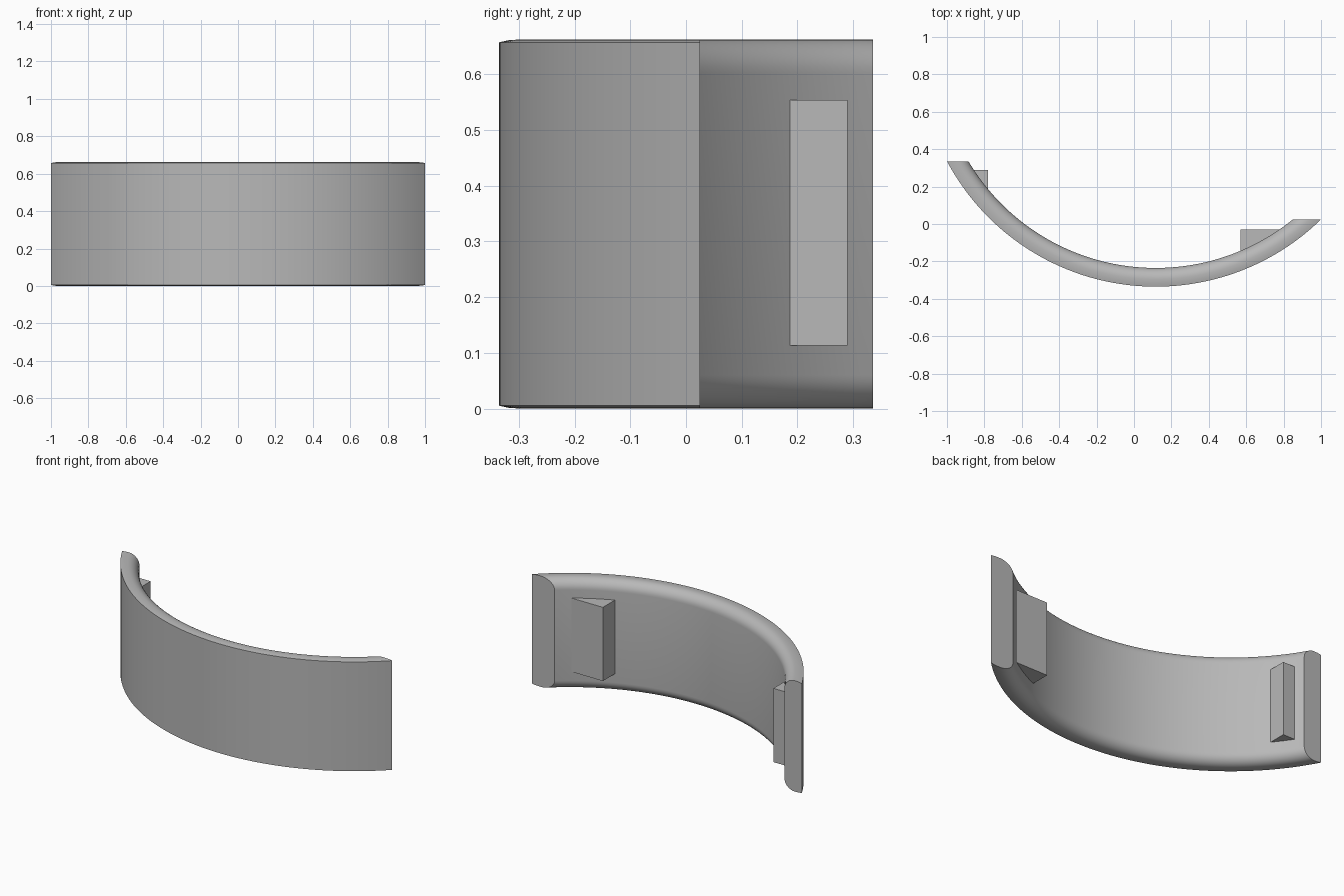
import bpy, bmesh
from math import sin, cos, pi, asin, sqrt, radians

cube = bpy.data.objects.get("Cube")
if cube:
    bpy.data.objects.remove(cube)

CX, CY = 0.1165, 0.93           # centre of the bend
R_OUT, R_IN = 1.265, 1.165
HEIGHT, ROUND = 0.662, 0.06
LEFT_CUT, RIGHT_CUT = 0.025, 0.335   # y of the two flat ends
SEGMENTS = 72

grey = bpy.data.materials.new("plain_grey")
grey.use_nodes = True
colour = (0.48, 0.48, 0.48, 1)
grey.diffuse_color = colour
grey.node_tree.nodes["Principled BSDF"].inputs["Base Color"].default_value = colour


def finish(name, bm, smooth):
    bmesh.ops.recalc_face_normals(bm, faces=bm.faces)
    mesh = bpy.data.meshes.new(name)
    bm.to_mesh(mesh)
    bm.free()
    mesh.materials.append(grey)
    obj = bpy.data.objects.new(name, mesh)
    bpy.context.collection.objects.link(obj)
    if smooth:
        bpy.ops.object.select_all(action="DESELECT")
        obj.select_set(True)
        bpy.context.view_layer.objects.active = obj
        bpy.ops.object.shade_smooth_by_angle(angle=radians(30))
    return obj


# Curved band: cross-section with rounded inner edges, swept between flat ends
top = [(R_OUT, HEIGHT - 0.005), (R_OUT - 0.018, HEIGHT - 0.001)]
for i in range(9):
    a = pi / 2 * i / 8
    top.append((R_IN + ROUND - ROUND * sin(a), HEIGHT - ROUND + ROUND * cos(a)))
profile = top + [(r, HEIGHT - z) for r, z in reversed(top)]

bm = bmesh.new()
rings = []
for i in range(SEGMENTS + 1):
    t = i / SEGMENTS
    ring = []
    for r, z in profile:
        start = pi - asin((RIGHT_CUT - CY) / r)
        end = 2 * pi + asin((LEFT_CUT - CY) / r)
        a = start + (end - start) * t
        ring.append(bm.verts.new((CX + r * cos(a), CY + r * sin(a), z)))
    rings.append(ring)
count = len(profile)
for a, b in zip(rings, rings[1:]):
    for j in range(count):
        k = (j + 1) % count
        bm.faces.new((a[j], a[k], b[k], b[j]))
bm.faces.new(rings[0])
bm.faces.new(rings[-1])
finish("curved_band", bm, True)


# Wedge blocks: a square corner standing off the inner wall
def wedge(name, x, y, side, z0=0.113, z1=0.553):
    r = R_IN + 0.01
    wall_x = CX + side * sqrt(r * r - (y - CY) ** 2)
    wall_y = CY - sqrt(r * r - (x - CX) ** 2)
    mid_x = (x + wall_x) / 2
    mid_y = CY - sqrt(r * r - (mid_x - CX) ** 2)
    outline = [(x, y), (wall_x, y), (mid_x, mid_y), (x, wall_y)]
    bm = bmesh.new()
    low = [bm.verts.new((px, py, z0)) for px, py in outline]
    high = [bm.verts.new((px, py, z1)) for px, py in outline]
    bm.faces.new(low)
    bm.faces.new(high)
    for i in range(4):
        k = (i + 1) % 4
        bm.faces.new((low[i], low[k], high[k], high[i]))
    finish(name, bm, False)


wedge("left_wedge", 0.57, -0.03, 1)
wedge("right_wedge", -0.78, 0.29, -1)
